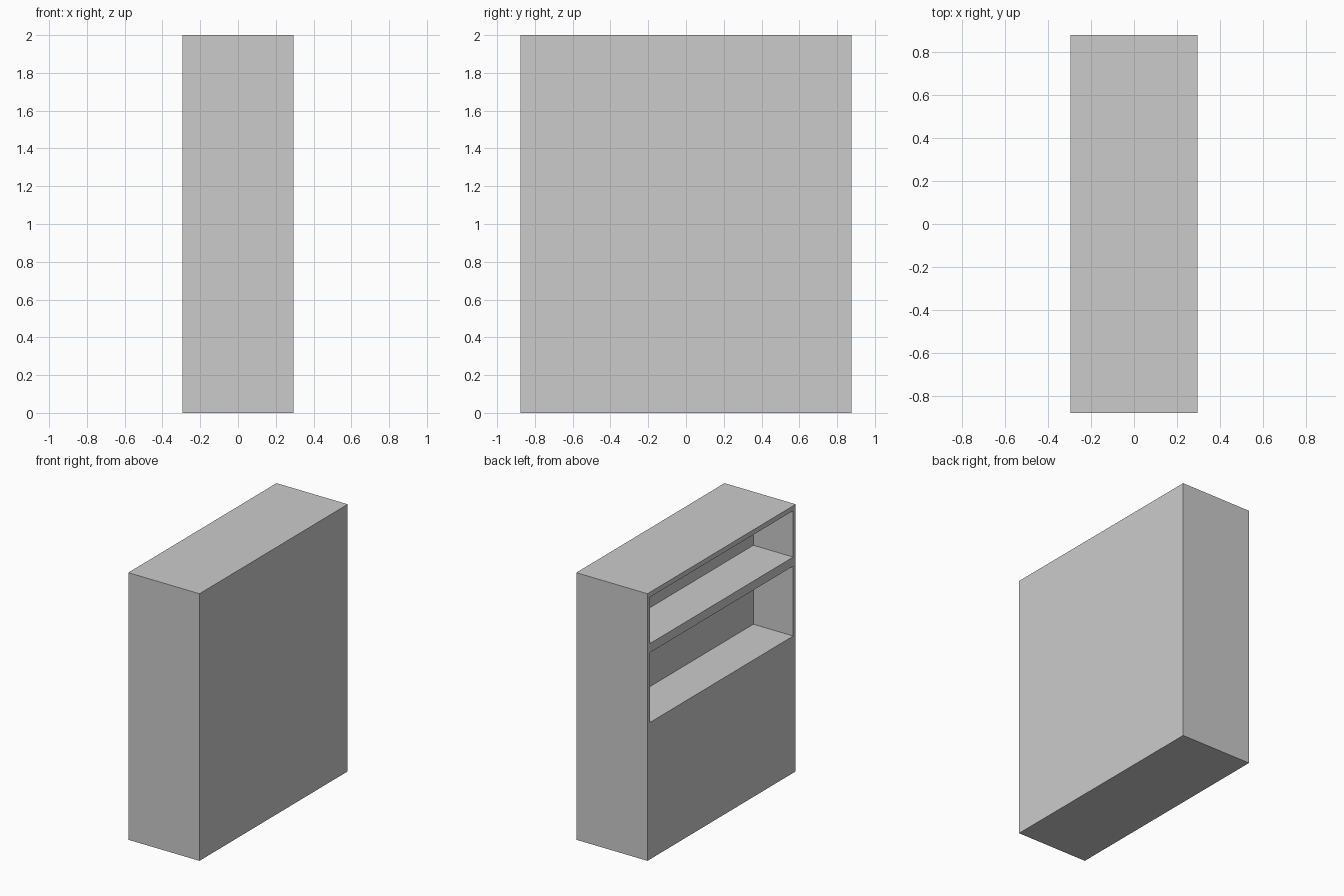
import bpy

if "Cube" in bpy.data.objects:
    bpy.data.objects.remove(bpy.data.objects["Cube"])

# Overall size and recess layout
W, D, H = 0.59, 1.754, 2.0
SIDE = 0.03            # side panel thickness
DEPTH = 0.33           # depth of the open shelves
SHELVES = [(1.025, 1.548), (1.616, 1.963)]  # bottom and top of each opening


def box(name, lo, hi):
    bpy.ops.mesh.primitive_cube_add(size=1, location=[(a + b) / 2 for a, b in zip(lo, hi)])
    obj = bpy.context.object
    obj.name = name
    obj.scale = [b - a for a, b in zip(lo, hi)]
    bpy.ops.object.transform_apply(location=True, rotation=True, scale=True)
    return obj


# Cabinet body
body = box("cabinet_body", (-W / 2, -D / 2, 0), (W / 2, D / 2, H))

# Open shelf recesses cut into the left (-x) face
for i, (z0, z1) in enumerate(SHELVES):
    cutter = box(f"shelf_cutter_{i}", (-W / 2 - 0.1, -D / 2 + SIDE, z0),
                 (-W / 2 + DEPTH, D / 2 - SIDE, z1))
    cutter.hide_render = True
    mod = body.modifiers.new("shelf_recess", 'BOOLEAN')
    mod.operation = 'DIFFERENCE'
    mod.solver = 'EXACT'
    mod.object = cutter
    bpy.context.view_layer.objects.active = body
    bpy.ops.object.modifier_apply(modifier=mod.name)
    bpy.data.objects.remove(cutter, do_unlink=True)
